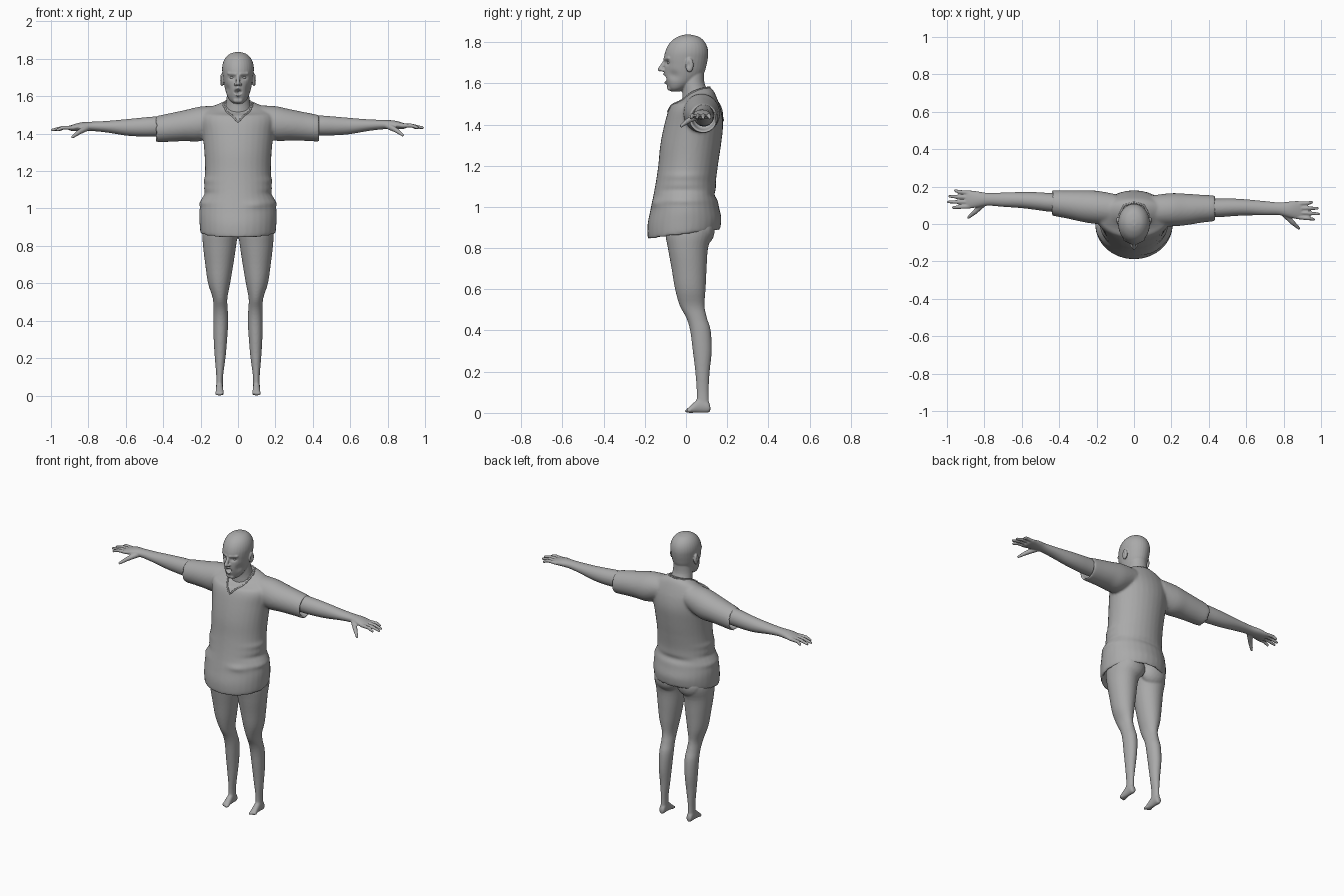
import bpy, bmesh
from math import sin, cos, pi, exp
from mathutils import Vector, Matrix

if "Cube" in bpy.data.objects:
    bpy.data.objects.remove(bpy.data.objects["Cube"])

grey = bpy.data.materials.new("plain grey")
grey.use_nodes = True
shade = (0.4, 0.4, 0.4, 1)
grey.diffuse_color = shade
grey.node_tree.nodes["Principled BSDF"].inputs["Base Color"].default_value = shade

SIDES, STEPS = 32, 4


def blend(a, b, c, d, t):
    """Smooth curve through b and c."""
    return b + t / 2 * (c - a + t * (2 * a - 5 * b + 4 * c - d + t * (3 * (b - c) + d - a)))


def loft(bm, axis, rings, move=lambda p: p):
    """Skin oval rings (station, low, high, low, high) along an axis."""
    last = len(rings) - 1
    rows = []
    for i in range(last):
        four = [rings[max(0, min(last, i + k))] for k in (-1, 0, 1, 2)]
        for s in range(STEPS):
            rows.append([blend(*v, s / STEPS) for v in zip(*four)])
    rows.append(rings[-1])
    loops = []
    for t, a0, a1, b0, b1 in rows:
        loop = []
        for k in range(SIDES):
            w = 2 * pi * k / SIDES
            a = (a0 + a1) / 2 + (a1 - a0) / 2 * cos(w)
            b = (b0 + b1) / 2 + (b1 - b0) / 2 * sin(w)
            p = {"X": (t, a, b), "Y": (a, t, b), "Z": (a, b, t)}[axis]
            loop.append(bm.verts.new(move(Vector(p))))
        loops.append(loop)
    faces = [bm.faces.new(loops[0]), bm.faces.new(loops[-1])]
    for p, q in zip(loops, loops[1:]):
        for k in range(SIDES):
            n = (k + 1) % SIDES
            faces.append(bm.faces.new((p[k], p[n], q[n], q[k])))
    bmesh.ops.recalc_face_normals(bm, faces=faces)


def ball(bm, centre, size):
    m = Matrix.Translation(centre) @ Matrix.Diagonal((*size, 1))
    bmesh.ops.create_icosphere(bm, subdivisions=3, radius=1, matrix=m)


def beads(bm, start, end, r0, r1, move=lambda p: p, count=14):
    """A rounded taper made of overlapping balls."""
    for i in range(count + 1):
        t = i / count
        r = r0 + (r1 - r0) * t
        ball(bm, move(Vector(start).lerp(Vector(end), t)), (r, r, r))


def finish(name, bm, voxel=0, smooth=4, strokes=()):
    """Fuse the parts into one skin, then push it with soft strokes."""
    mesh = bpy.data.meshes.new(name)
    bm.to_mesh(mesh)
    bm.free()
    ob = bpy.data.objects.new(name, mesh)
    bpy.context.collection.objects.link(ob)
    if voxel:
        fuse = ob.modifiers.new("fuse", "REMESH")
        fuse.mode, fuse.voxel_size = "VOXEL", voxel
        relax = ob.modifiers.new("relax", "SMOOTH")
        relax.factor, relax.iterations = 0.5, smooth
        graph = bpy.context.evaluated_depsgraph_get()
        ob.data = bpy.data.meshes.new_from_object(ob.evaluated_get(graph))
        ob.modifiers.clear()
    for centre, size, push in strokes:
        for v in ob.data.vertices:
            d = v.co - Vector(centre)
            f = sum((d[i] / size[i]) ** 2 for i in range(3))
            if f < 9:
                v.co += Vector(push) * exp(-f)
    ob.data.name = name
    ob.data.materials.clear()
    ob.data.materials.append(grey)
    ob.data.shade_smooth()
    return ob


def arm_place(side):
    """The left arm reaches a little further forward and higher."""
    def move(p):
        if side < 0:
            return Vector((-p.x, p.y, p.z))
        return Vector((p.x * 0.995, p.y - 0.065 * p.x, p.z + 0.012 * p.x))
    return move


def shirt_place(p):
    """Tilt the hem and the neckline."""
    hem = max(0, min(1, (1 - p.z) * 10)) * 0.13
    neck = max(0, min(1, (p.z - 1.5) * 20)) * 0.3
    return p + Vector((0, 0, hem * p.y + neck * (p.y - 0.08)))


# shirt: hollow hem, belly, chest, shoulders
bm = bmesh.new()
body = [(.95, .17, -.16, .14), (.88, .185, -.17, .15), (.87, .2, -.185, .165),
        (.93, .206, -.187, .172), (1, .205, -.17, .16), (1.1, .183, -.15, .145),
        (1.2, .176, -.135, .155), (1.3, .18, -.125, .17), (1.4, .19, -.105, .18),
        (1.48, .2, -.08, .168), (1.53, .17, -.04, .145), (1.56, .11, -.01, .125),
        (1.575, .075, .0, .11)]
loft(bm, "Z", [(z, -w, w, f, b) for z, w, f, b in body], shirt_place)
sleeve = [(.39, .06, .165, 1.375, 1.48), (.43, .055, .17, 1.365, 1.485),
          (.437, .045, .18, 1.353, 1.493), (.36, .03, .18, 1.357, 1.51),
          (.28, .012, .18, 1.36, 1.527), (.2, .0, .178, 1.36, 1.545),
          (.1, .0, .16, 1.4, 1.55)]
for side in (-1, 1):
    loft(bm, "X", sleeve, arm_place(side))
folds = [((s * .17, -.03, z), (.09, .12, .018), (s * d, 0, 0))
         for s in (-1, 1) for z, d in ((1.03, .008), (1.08, -.008), (1.15, .005))]
folds += [((0, .16, 1.06), (.15, .06, .02), (0, -.01, 0)),
          ((.1, -.14, 1.02), (.06, .06, .02), (0, -.008, 0))]
shirt = finish("shirt", bm, .008, 6, folds)

# V neckline: sink the opening, then trim it with a collar
for v in shirt.data.vertices:
    if v.co.y < .03 and v.co.z > 1.47 and abs(v.co.x) < (v.co.z - 1.47) * .95:
        v.co.y += .008
path = [(0, -.09, 1.465), (.035, -.065, 1.505), (.07, -.02, 1.545), (.082, .04, 1.57),
        (.055, .1, 1.585), (0, .12, 1.59)]
path += [(-x, y, z) for x, y, z in path[-2:0:-1]]
curve = bpy.data.curves.new("collar", "CURVE")
curve.dimensions, curve.bevel_depth, curve.bevel_resolution = "3D", .005, 3
line = curve.splines.new("POLY")
line.use_cyclic_u = True
dense = [Vector(p).lerp(Vector(q), k / 4)
         for p, q in zip(path, path[1:] + path[:1]) for k in range(4)]
line.points.add(len(dense) - 1)
for point, p in zip(line.points, dense):
    point.co = (*shirt.closest_point_on_mesh(p)[1], 1)
curve.materials.append(grey)
bpy.context.collection.objects.link(bpy.data.objects.new("collar", curve))

# arms with hands
arm = [(.3, .06, .16, 1.39, 1.5), (.44, .065, .165, 1.385, 1.492),
       (.52, .075, .17, 1.385, 1.485), (.6, .085, .171, 1.39, 1.477),
       (.7, .092, .168, 1.406, 1.468), (.78, .098, .166, 1.414, 1.464),
       (.84, .088, .175, 1.415, 1.46), (.89, .083, .18, 1.415, 1.446),
       (.905, .095, .17, 1.42, 1.438)]
for side, name in ((-1, "right_arm"), (1, "left_arm")):
    bm, place = bmesh.new(), arm_place(side)
    loft(bm, "X", arm, place)
    for i, tip in enumerate((.965, .992, .985, .955)):
        y = .094 + .024 * i
        knuckle = (.935, y + .003 * (i - 1), 1.432)
        beads(bm, (.88, y, 1.432), knuckle, .0115, .0105, place)
        beads(bm, knuckle, (tip, y + .006 * (i - 1), 1.42), .0105, .008, place)
    beads(bm, (.8, .115, 1.435), (.85, .065, 1.408), .018, .013, place)
    beads(bm, (.85, .065, 1.408), (.885, .035, 1.382), .013, .008, place)
    finish(name, bm, .0045, 3)

# legs with feet, joined at the hips
bm = bmesh.new()
leg = [(.97, .0, .17, -.08, .12), (.88, .0, .19, -.1, .13), (.8, .01, .187, -.088, .107),
       (.7, .025, .175, -.07, .1), (.6, .042, .16, -.053, .095), (.52, .057, .135, -.03, .09),
       (.46, .055, .131, .002, .102), (.4, .052, .132, .02, .12), (.3, .058, .13, .033, .125),
       (.2, .067, .124, .045, .115), (.1, .08, .116, .052, .11), (.03, .08, .118, .05, .113)]
foot = [(.118, .086, .112, .006, .035), (.105, .08, .118, 0, .06), (.07, .08, .118, 0, .075),
        (.04, .078, .119, 0, .052), (.012, .077, .121, 0, .026), (.004, .08, .12, .002, .02)]
for side in (-1, 1):
    mirror = lambda p: Vector((p.x * side, p.y, p.z))
    loft(bm, "Z", leg, mirror)
    loft(bm, "Y", foot, mirror)
    for i in range(5):
        r = .009 - .0009 * i
        x = .084 + .0085 * i
        beads(bm, (x, .02, .011), (x, .001 + .004 * i, .009), r, r * .85, mirror, 5)
    ball(bm, (side * .08, .08, .89), (.085, .06, .08))
finish("legs", bm, .006, 3)

# head and neck
bm = bmesh.new()
head = [(1.56, .022, -.072, -.03), (1.575, .042, -.086, .0), (1.6, .057, -.096, .04),
        (1.63, .067, -.105, .075), (1.66, .074, -.107, .092), (1.69, .079, -.106, .1),
        (1.72, .083, -.107, .106), (1.75, .085, -.102, .108), (1.78, .08, -.09, .102),
        (1.806, .067, -.07, .087), (1.826, .045, -.04, .062), (1.836, .015, -.01, .025)]
loft(bm, "Z", [(z, -w, w, f, b) for z, w, f, b in head])
neck = [(1.48, .085, -.02, .13), (1.55, .068, -.018, .112), (1.6, .06, -.022, .09),
        (1.66, .055, -.02, .088)]
loft(bm, "Z", [(z, -w, w, f, b) for z, w, f, b in neck])
beads(bm, (0, -.1, 1.71), (0, -.126, 1.668), .009, .011)
for s in (-1, 1):
    ball(bm, (s * .012, -.113, 1.664), (.009, .012, .008))
    ball(bm, (s * .086, .017, 1.688), (.011, .02, .035))
    beads(bm, (s * .012, -.1, 1.718), (s * .05, -.083, 1.722), .01, .008)
    for z, r in ((1.641, .007), (1.606, .008)):
        beads(bm, (0, -.106 + (1.641 - z) * .15, z), (s * .024, -.09, 1.623), r, .006)
beads(bm, (-.012, -.078, 1.578), (.012, -.078, 1.578), .014, .014)
face = [((0, -.105, 1.623), (.014, .04, .011), (0, .035, 0))]
for s in (-1, 1):
    face += [((s * .032, -.095, 1.7), (.017, .03, .011), (0, .012, 0)),
             ((s * .055, -.06, 1.64), (.02, .03, .022), (-s * .006, .004, 0)),
             ((s * .1, .012, 1.69), (.012, .009, .018), (-s * .008, 0, 0))]
finish("head", bm, .004, 3, face)

# eyes
for s, name in ((-1, "right_eye"), (1, "left_eye")):
    bm = bmesh.new()
    ball(bm, (s * .032, -.079, 1.7), (.012, .012, .009))
    finish(name, bm)
